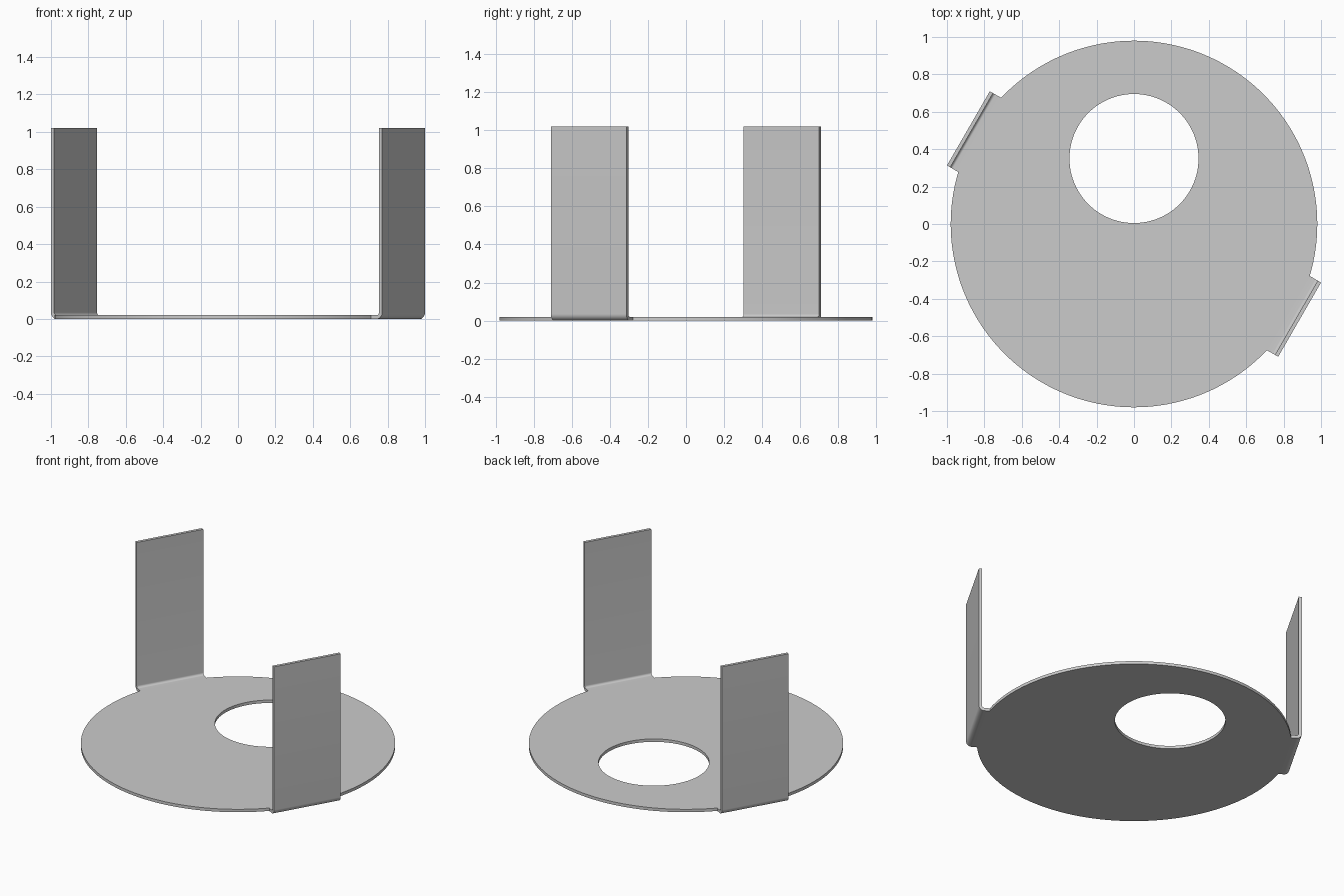
import bpy, bmesh
from math import sin, cos, pi, asin, sqrt, radians

if "Cube" in bpy.data.objects:
    bpy.data.objects.remove(bpy.data.objects["Cube"])

R = 0.98            # disc radius
T = 0.02            # sheet thickness
HALF = 0.229        # half width of a tab
WALL = 1.0225       # distance of a tab's outer face from the centre
TOP = 1.02          # height
BEND_IN, BEND_OUT = 0.015, 0.035
TAB_ANGLES = [radians(150), radians(330)]

bm = bmesh.new()


def ring_pair(points):
    return [[bm.verts.new((x, y, z)) for x, y in points] for z in (0, T)]


def loop_edges(verts):
    return [bm.edges.new((v, verts[(i + 1) % len(verts)])) for i, v in enumerate(verts)]


# Disc outline: two arcs, with a straight chord where each tab joins
d = asin(HALF / R)
N = 72
outline = []
for a in TAB_ANGLES:
    start, sweep = a + d, pi - 2 * d
    outline += [(R * cos(start + sweep * i / N), R * sin(start + sweep * i / N))
                for i in range(N + 1)]
hole = [(0.345 * cos(2 * pi * i / 96), 0.35 + 0.345 * sin(2 * pi * i / 96))
        for i in range(96)]
outer, inner = ring_pair(outline), ring_pair(hole)

# Flat top and bottom of the disc
for k in (0, 1):
    bmesh.ops.triangle_fill(bm, use_beauty=True, use_dissolve=False,
                            edges=loop_edges(outer[k]) + loop_edges(inner[k]))

# Rims of the disc and of the hole, left open at the chords
for (lo, hi), gaps in ((outer, {N, 2 * N + 1}), (inner, set())):
    for i in range(len(lo)):
        if i not in gaps:
            j = (i + 1) % len(lo)
            bm.faces.new((lo[i], lo[j], hi[j], hi[i]))

# Tab section: (outside point, inside point) pairs along the bent sheet
chord = sqrt(R * R - HALF * HALF)
cx, cz = WALL - BEND_OUT, BEND_OUT
section = [((chord, 0), (chord, T))]
for i in range(11):
    a = -pi / 2 + pi / 2 * i / 10
    section.append(tuple((cx + r * cos(a), cz + r * sin(a)) for r in (BEND_OUT, BEND_IN)))
section.append(((WALL, TOP), (WALL - T, TOP)))


def add_tab(angle):
    c, s = cos(angle), sin(angle)

    def vert(p, side):
        return bm.verts.new((p[0] * c - side * s, p[0] * s + side * c, p[1]))

    rows = [[vert(o, -HALF), vert(o, HALF), vert(i, HALF), vert(i, -HALF)]
            for o, i in section]
    for p, q in zip(rows, rows[1:]):
        for k in range(4):
            m = (k + 1) % 4
            bm.faces.new((p[k], p[m], q[m], q[k]))
    bm.faces.new(rows[-1])


for angle in TAB_ANGLES:
    add_tab(angle)

# Weld the tabs to the disc
bmesh.ops.remove_doubles(bm, verts=bm.verts[:], dist=0.0005)
bmesh.ops.recalc_face_normals(bm, faces=bm.faces[:])
mesh = bpy.data.meshes.new("bent_sheet_bracket")
bm.to_mesh(mesh)
bm.free()
obj = bpy.data.objects.new("bent_sheet_bracket", mesh)
bpy.context.collection.objects.link(obj)
bpy.context.view_layer.objects.active = obj
obj.select_set(True)
bpy.ops.object.shade_smooth_by_angle(angle=radians(30))
